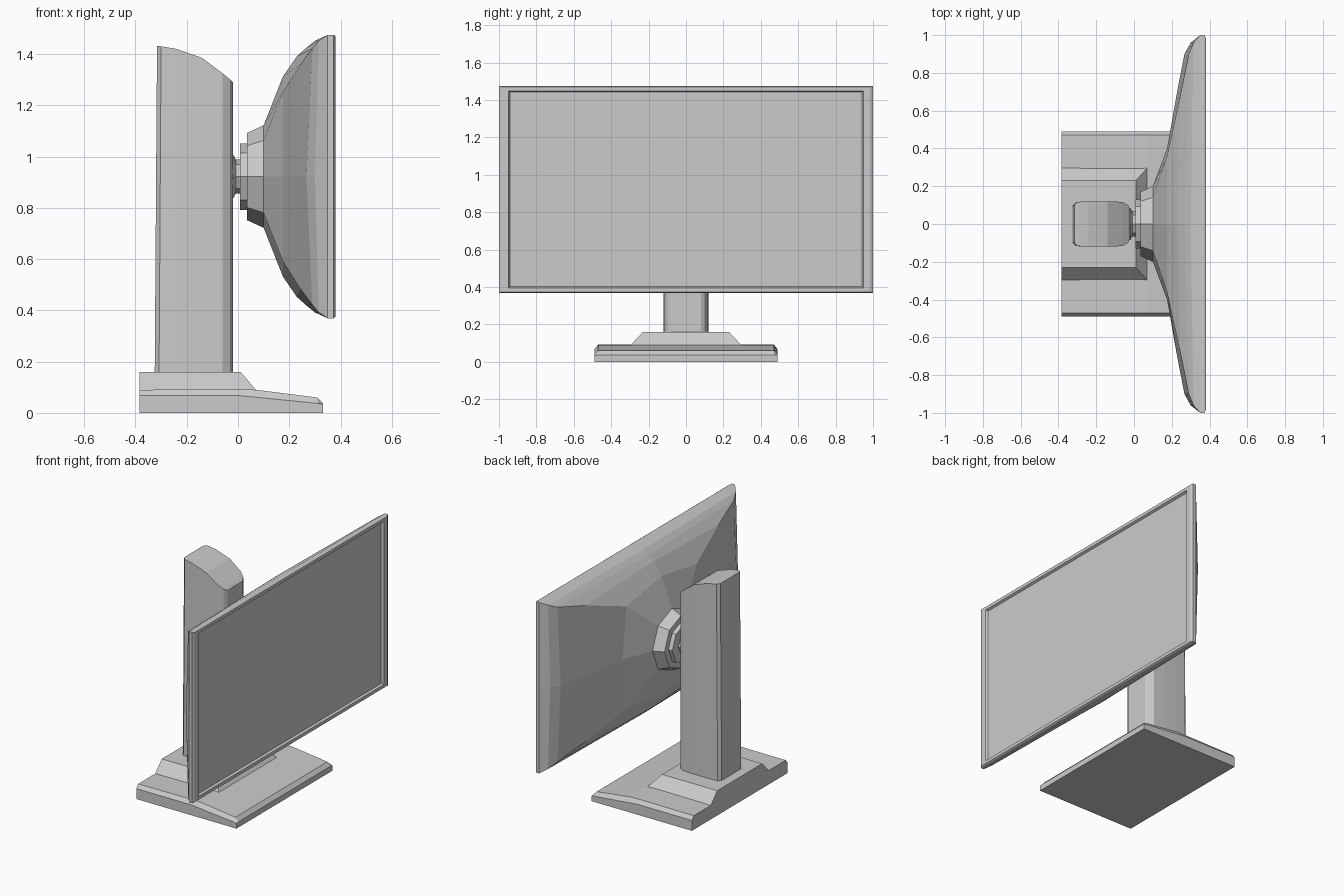
import bpy, bmesh
from math import cos, sin, pi

if "Cube" in bpy.data.objects:
    bpy.data.objects.remove(bpy.data.objects["Cube"])

CZ = 0.922  # height of the screen centre


def loft(name, rings):
    """Skin a list of equal-length point rings and cap both ends."""
    bm = bmesh.new()
    vs = [[bm.verts.new(p) for p in r] for r in rings]
    n = len(rings[0])
    for a, b in zip(vs, vs[1:]):
        for i in range(n):
            j = (i + 1) % n
            bm.faces.new((a[i], a[j], b[j], b[i]))
    bm.faces.new(vs[0])
    bm.faces.new(vs[-1])
    bmesh.ops.recalc_face_normals(bm, faces=bm.faces)
    me = bpy.data.meshes.new(name)
    bm.to_mesh(me)
    bm.free()
    ob = bpy.data.objects.new(name, me)
    bpy.context.collection.objects.link(ob)
    return ob


def ring8(x, a, b, cx=None, cy=None, cz=None):
    """Side midpoints at (a, b), corners at (cy, cz) and depth cx."""
    cx = x if cx is None else cx
    cy = a if cy is None else cy
    cz = b if cz is None else cz
    pts = [(x, a, 0), (cx, cy, cz), (x, 0, b), (cx, -cy, cz),
           (x, -a, 0), (cx, -cy, -cz), (x, 0, -b), (cx, cy, -cz)]
    return [(p, q, r + CZ) for p, q, r in pts]


def octagon(x, r):
    return [(x, r * cos(i * pi / 4), CZ + r * sin(i * pi / 4)) for i in range(8)]


# foot plate: chamfered sections along x (x, side height, top height)
loft("base_plate", [
    [(x, -.49, 0), (x, -.49, s), (x, -.47, t), (x, .47, t), (x, .49, s), (x, .49, 0)]
    for x, s, t in [(-.385, .067, .09), (.01, .067, .092), (.07, .061, .09),
                    (.31, .037, .06), (.332, .034, .036)]])

# raised block under the column
loft("base_block", [
    [(-.385, -w, z), (x, -w, z), (x, w, z), (-.385, w, z)]
    for z, x, w in [(.08, .078, .305), (.16, .01, .23)]])

# column with arched top: sections along x (bottom x, top x, half width, top z)
loft("column", [
    [(xb, -w, .155), (xb, w, .155), (xt, w, z), (xt, -w, z)]
    for xb, xt, w, z in [(-.325, -.316, .10, 1.432), (-.308, -.30, .117, 1.43),
                         (-.24, -.24, .12, 1.42), (-.14, -.14, .12, 1.385),
                         (-.06, -.06, .117, 1.325), (-.032, -.032, .10, 1.302),
                         (-.02, -.02, .08, 1.29)]])

# pivot and mounting disc
loft("pivot", [octagon(x, r) for x, r in
               [(-.03, .085), (-.019, .085), (-.008, .066), (.012, .066)]])
loft("mount_disc", [octagon(x, .13) for x in (.007, .04)])

# screen housing, from octagonal hub through the domed back to the bezel and recessed panel
loft("screen", [
    octagon(.035, .17),
    octagon(.10, .20),
    ring8(.175, .40, .39, .175, .36, .33),
    ring8(.23, .71, .47, .245, .68, .44),
    ring8(.267, .90, .503, .29, .90, .50),
    ring8(.30, .96, .53, .315, .96, .53),
    ring8(.35, 1.0, .553),
    ring8(.372, 1.0, .553),
    ring8(.38, .985, .548),
    ring8(.38, .948, .527),
    ring8(.366, .94, .52)])
